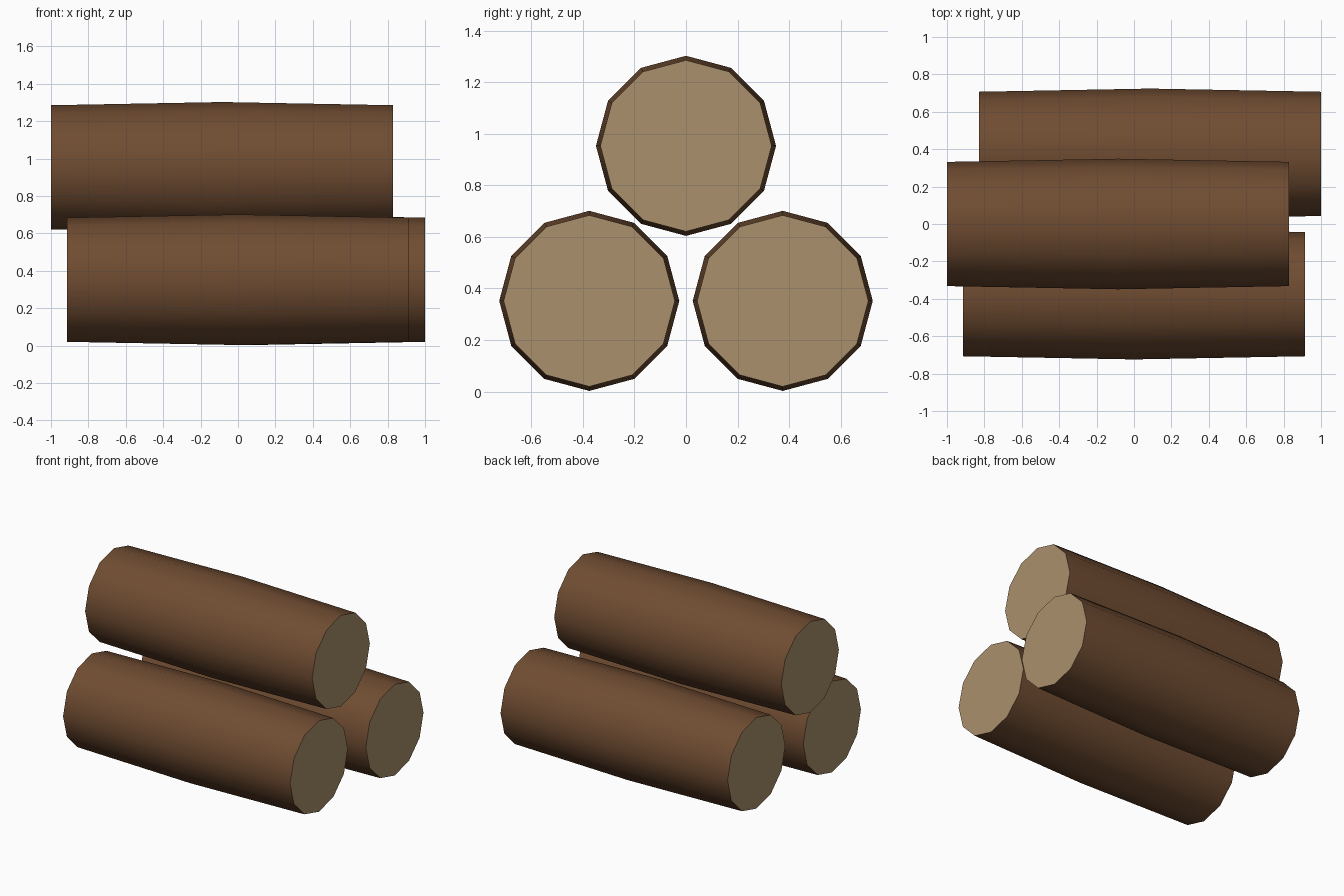
import bpy, bmesh, math

if "Cube" in bpy.data.objects:
    bpy.data.objects.remove(bpy.data.objects["Cube"])

SIDES = 12
HALF_LEN = 0.915
R_END, R_MID = 0.332, 0.349


def material(name, rgb):
    m = bpy.data.materials.new(name)
    m.diffuse_color = (*rgb, 1)
    m.use_nodes = True
    m.node_tree.nodes["Principled BSDF"].inputs["Base Color"].default_value = m.diffuse_color
    return m


bark = material("bark", (0.16, 0.072, 0.031))
cut_wood = material("cut_wood", (0.40, 0.28, 0.15))


def log(name, x, y, z):
    """Slightly barrelled log along x: three rings, smooth bark, flat cut ends."""
    bm = bmesh.new()
    rings = []
    for px, r in ((-HALF_LEN, R_END), (0, R_MID), (HALF_LEN, R_END)):
        rings.append([bm.verts.new((px, r * math.cos(a), r * math.sin(a)))
                      for a in (math.tau * i / SIDES for i in range(SIDES))])
    # bark
    for a, b in zip(rings, rings[1:]):
        for i in range(SIDES):
            j = (i + 1) % SIDES
            bm.faces.new((a[i], a[j], b[j], b[i])).smooth = True
    # cut ends
    for ring in (rings[0], rings[-1]):
        bm.faces.new(ring).material_index = 1
    bmesh.ops.recalc_face_normals(bm, faces=bm.faces)
    for e in bm.edges:
        if any(f.material_index == 1 for f in e.link_faces):
            e.smooth = False
    me = bpy.data.meshes.new(name)
    bm.to_mesh(me)
    bm.free()
    me.materials.append(bark)
    me.materials.append(cut_wood)
    ob = bpy.data.objects.new(name, me)
    ob.location = (x, y, z)
    bpy.context.collection.objects.link(ob)


# stack of three staggered logs
log("front_log", 0, -0.375, 0.352)
log("back_log", 0.085, 0.375, 0.352)
log("top_log", -0.085, 0, 0.953)
